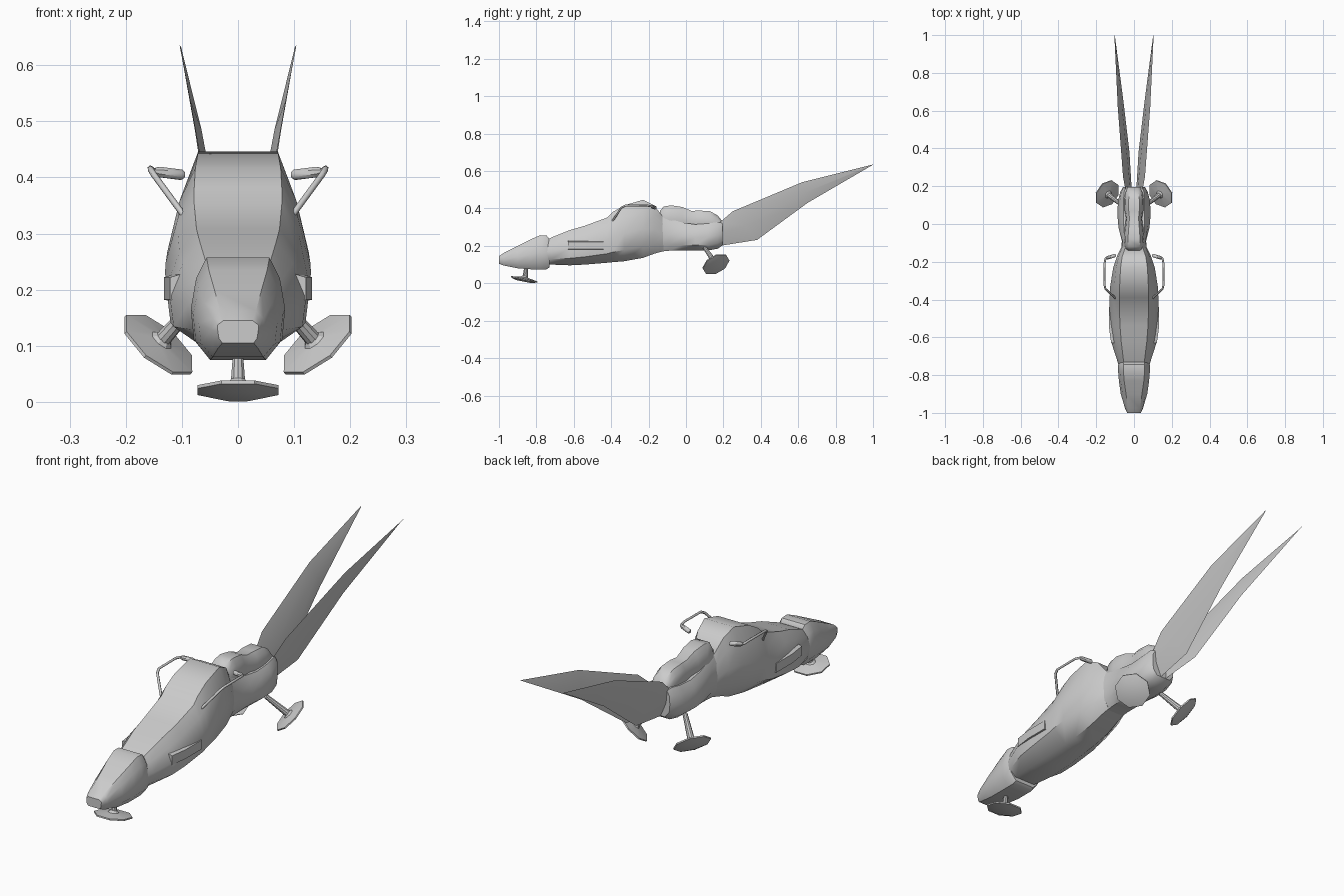
import bpy, bmesh, math
from mathutils import Vector


def finish(name, bm, angle=35):
    bmesh.ops.recalc_face_normals(bm, faces=bm.faces)
    me = bpy.data.meshes.new(name)
    bm.to_mesh(me)
    bm.free()
    ob = bpy.data.objects.new(name, me)
    bpy.context.collection.objects.link(ob)
    bpy.ops.object.select_all(action='DESELECT')
    ob.select_set(True)
    bpy.context.view_layer.objects.active = ob
    if angle:
        bpy.ops.object.shade_smooth_by_angle(angle=math.radians(angle))
    return ob


def bridge(bm, rings):
    """Skin a list of equal-length point rings and cap both ends."""
    vs = [[bm.verts.new(p) for p in r] for r in rings]
    n = len(vs[0])
    for a, b in zip(vs, vs[1:]):
        for i in range(n):
            j = (i + 1) % n
            bm.faces.new((a[i], a[j], b[j], b[i]))
    bm.faces.new(vs[0])
    bm.faces.new(vs[-1])


def hull(name, sections):
    """Each section: y, bottom z, top z, half widths at bottom, middle, top."""
    bm = bmesh.new()
    rings = []
    for y, zb, zt, wb, wm, wt in sections:
        h = zt - zb
        half = [(wb, zb), (wm * 0.94, zb + 0.2 * h), (wm, zb + 0.5 * h),
                (0.45 * wm + 0.55 * wt + 0.006, zb + 0.8 * h), (wt, zt)]
        rings.append([(x, y, z) for x, z in half] + [(-x, y, z) for x, z in reversed(half)])
    bridge(bm, rings)
    return finish(name, bm, 42)


def turned(name, origin, axis, profile, sides, angle=35):
    """Revolve (radius, distance) points around an axis."""
    bm = bmesh.new()
    q = Vector(axis).to_track_quat('Z', 'Y')
    rings = []
    for r, d in profile:
        rings.append([Vector(origin) + q @ Vector((r * math.cos(t), r * math.sin(t), d))
                      for t in [math.tau * (i + 0.5) / sides for i in range(sides)]])
    bridge(bm, rings)
    return finish(name, bm, angle)


def rod(name, a, b, r1, r2, sides=10):
    d = Vector(b) - Vector(a)
    return turned(name, a, d, [(r1, 0), (r2, d.length)], sides)


def mirror(ob):
    m = ob.modifiers.new("mirror", 'MIRROR')
    m.use_axis[0] = True
    return ob


# Nose cone with a blunt tip
hull("nose_cone", [
    (-1.0, 0.105, 0.145, 0.028, 0.036, 0.026),
    (-0.975, 0.095, 0.162, 0.036, 0.048, 0.032),
    (-0.9, 0.08, 0.200, 0.045, 0.070, 0.042),
    (-0.83, 0.075, 0.235, 0.050, 0.080, 0.052),
    (-0.78, 0.075, 0.257, 0.050, 0.084, 0.056),
    (-0.745, 0.075, 0.255, 0.050, 0.084, 0.056),
    (-0.73, 0.085, 0.238, 0.048, 0.080, 0.054)])

# Main fuselage
hull("fuselage", [
    (-0.76, 0.105, 0.225, 0.050, 0.077, 0.050),
    (-0.72, 0.100, 0.245, 0.053, 0.090, 0.056),
    (-0.62, 0.096, 0.285, 0.060, 0.122, 0.068),
    (-0.54, 0.100, 0.308, 0.060, 0.128, 0.074),
    (-0.42, 0.110, 0.352, 0.058, 0.130, 0.078),
    (-0.39, 0.113, 0.382, 0.056, 0.129, 0.078),
    (-0.33, 0.118, 0.417, 0.054, 0.126, 0.076),
    (-0.23, 0.136, 0.446, 0.050, 0.110, 0.071),
    (-0.17, 0.158, 0.417, 0.046, 0.090, 0.062),
    (-0.12, 0.172, 0.350, 0.042, 0.066, 0.045)])

# Rear fuselage and the waisted engine cover above it
hull("rear_fuselage", [
    (-0.15, 0.168, 0.37, 0.040, 0.070, 0.045),
    (-0.09, 0.174, 0.345, 0.042, 0.064, 0.048),
    (-0.02, 0.176, 0.325, 0.044, 0.082, 0.054),
    (0.05, 0.176, 0.315, 0.044, 0.088, 0.056),
    (0.12, 0.176, 0.320, 0.044, 0.085, 0.056),
    (0.17, 0.185, 0.328, 0.040, 0.073, 0.052),
    (0.195, 0.203, 0.322, 0.034, 0.058, 0.044)])
hull("engine_cover", [
    (-0.14, 0.30, 0.385, 0.030, 0.038, 0.024),
    (-0.12, 0.29, 0.410, 0.038, 0.050, 0.030),
    (-0.08, 0.28, 0.417, 0.040, 0.053, 0.032),
    (-0.02, 0.28, 0.408, 0.038, 0.049, 0.028),
    (0.03, 0.28, 0.387, 0.034, 0.042, 0.024),
    (0.07, 0.28, 0.389, 0.036, 0.049, 0.028),
    (0.13, 0.28, 0.385, 0.038, 0.050, 0.028),
    (0.17, 0.28, 0.362, 0.034, 0.045, 0.024),
    (0.195, 0.29, 0.330, 0.026, 0.036, 0.018)])

# Side intake panel, a thin wedge on each flank
bm = bmesh.new()
bridge(bm, [[(x - 0.02, y, 0.178), (x, y, 0.182), (x, y, 0.222), (x - 0.02, y, 0.228)]
            for y, x in ((-0.63, 0.121), (-0.55, 0.132), (-0.44, 0.132))])
mirror(finish("side_panel", bm, 20))

# Tail blades: edge outline splayed outward, with a shallow ridge on both faces
upper = [(0.045, 0.18, 0.325), (0.058, 0.25, 0.385), (0.086, 0.62, 0.54), (0.104, 1.0, 0.635)]
lower = [(0.012, 0.18, 0.200), (0.024, 0.38, 0.232), (0.056, 0.65, 0.43), (0.101, 0.995, 0.631)]
bm = bmesh.new()
rings = []
for u, l, t in zip(upper, lower, (0.010, 0.009, 0.006, 0.0008)):
    mid = (Vector(u) + Vector(l)) / 2
    rings.append([Vector(u), mid + Vector((t, 0, 0)), Vector(l), mid - Vector((t, 0, 0))])
bridge(bm, rings)
mirror(finish("tail_blade", bm, 20))

# Octagonal landing pads on struts
pad = [(0.045, -0.012), (0.078, -0.003), (0.078, 0.003), (0.022, 0.011), (0.012, 0.02)]
turned("front_pad", (0, -0.865, 0.021), (0, 0.2, 1), pad, 8, 20)
rod("front_strut", (0, -0.86, 0.03), (0, -0.855, 0.09), 0.014, 0.009)

centre = Vector((0.142, 0.16, 0.102))
up = Vector((-0.58, -0.40, 0.70)).normalized()
mirror(turned("rear_pad", centre, up, pad, 8, 20))
mirror(rod("rear_strut", centre + up * 0.008, (0.065, 0.1, 0.19), 0.015, 0.010))

# Bent side arms, each ending in a thicker grip
path = [(0.095, -0.395, 0.33), (0.150, -0.345, 0.405), (0.156, -0.325, 0.415),
        (0.156, -0.21, 0.416), (0.152, -0.185, 0.412), (0.14, -0.175, 0.409)]
cu = bpy.data.curves.new("side_arm", 'CURVE')
cu.dimensions = '3D'
cu.bevel_depth = 0.0055
cu.bevel_resolution = 1
cu.use_fill_caps = True
sp = cu.splines.new('POLY')
sp.points.add(len(path) - 1)
for p, co in zip(sp.points, path):
    p.co = (*co, 1)
arm = bpy.data.objects.new("side_arm", cu)
bpy.context.collection.objects.link(arm)
mirror(arm)
grip_from = Vector((0.150, -0.182, 0.411))
grip_to = Vector((0.096, -0.165, 0.404))
length = (grip_to - grip_from).length
mirror(turned("arm_grip", grip_from, grip_to - grip_from,
              [(0.006, 0), (0.010, 0.01), (0.010, length - 0.006), (0.006, length)], 8, 40))
